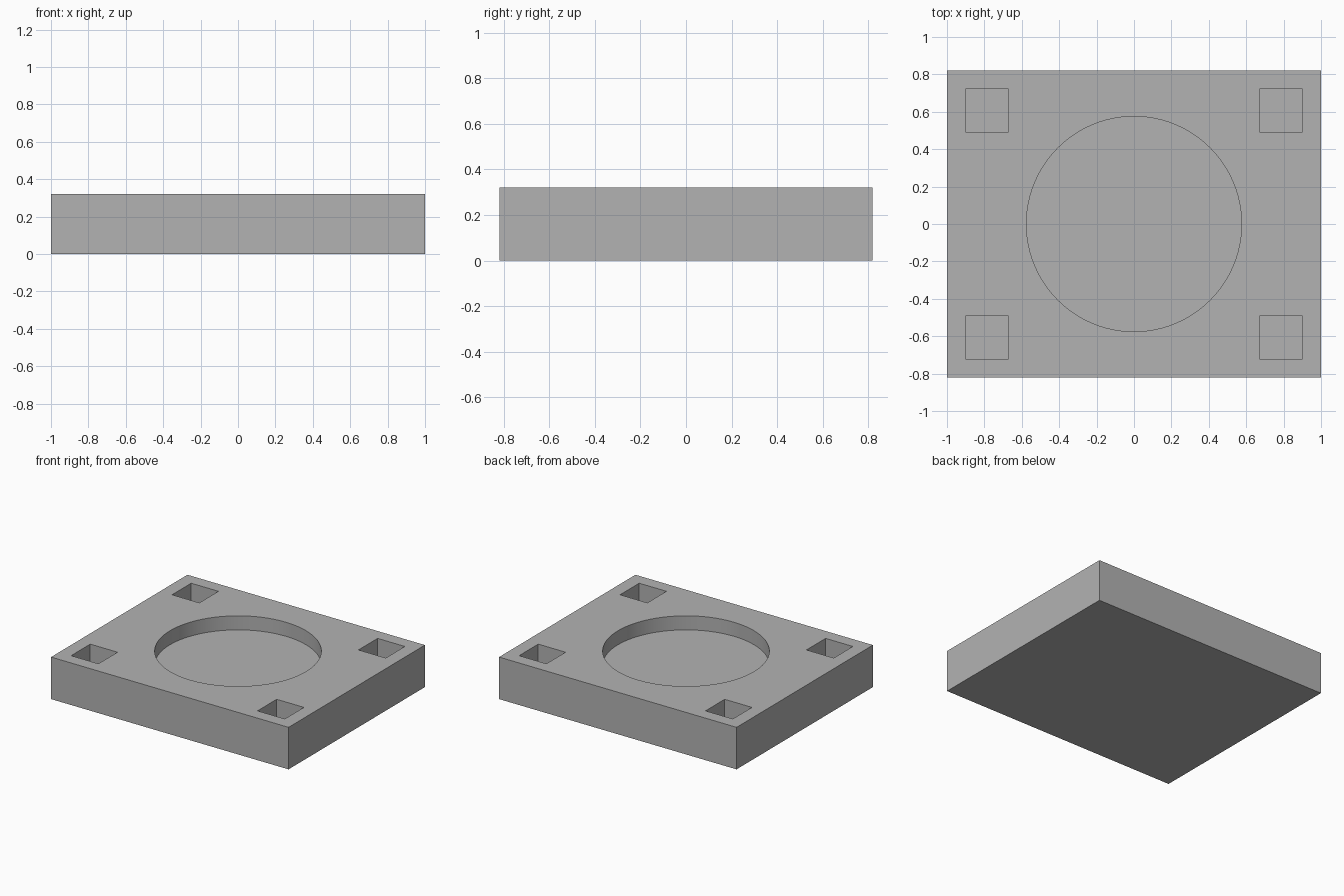
import bpy

default_cube = bpy.data.objects.get("Cube")
if default_cube:
    bpy.data.objects.remove(default_cube, do_unlink=True)

LENGTH, WIDTH, HEIGHT = 2.0, 1.64, 0.32
RECESS_RADIUS, RECESS_DEPTH = 0.575, 0.107
POCKET_SIZE, POCKET_DEPTH = 0.23, 0.215
POCKET_X, POCKET_Y = 0.785, 0.607
CLEARANCE = 0.1  # cutters rise above the top face

grey = bpy.data.materials.new("plain grey")
grey.use_nodes = True
colour = (0.45, 0.45, 0.45, 1)
grey.diffuse_color = colour
grey.node_tree.nodes["Principled BSDF"].inputs["Base Color"].default_value = colour


def box(name, size, location):
    bpy.ops.mesh.primitive_cube_add(size=1, location=location)
    obj = bpy.context.object
    obj.name = name
    obj.scale = size
    bpy.ops.object.transform_apply(location=False, rotation=False, scale=True)
    obj.data.materials.append(grey)
    return obj


def cut(target, cutter):
    cutter.hide_render = True
    mod = target.modifiers.new(cutter.name, "BOOLEAN")
    mod.operation = "DIFFERENCE"
    mod.solver = "EXACT"
    mod.object = cutter
    bpy.context.view_layer.objects.active = target
    bpy.ops.object.modifier_apply(modifier=mod.name)
    bpy.data.objects.remove(cutter, do_unlink=True)


# Solid base block
base = box("base_block", (LENGTH, WIDTH, HEIGHT), (0, 0, HEIGHT / 2))

# Shallow round recess in the middle
depth = RECESS_DEPTH + CLEARANCE
bpy.ops.mesh.primitive_cylinder_add(
    vertices=96, radius=RECESS_RADIUS, depth=depth,
    location=(0, 0, HEIGHT - RECESS_DEPTH + depth / 2))
recess = bpy.context.object
recess.name = "round_recess_cutter"
recess.data.materials.append(grey)
cut(base, recess)

# Deeper square pockets at the four corners
depth = POCKET_DEPTH + CLEARANCE
for sx in (-1, 1):
    for sy in (-1, 1):
        pocket = box("corner_pocket_cutter", (POCKET_SIZE, POCKET_SIZE, depth),
                     (sx * POCKET_X, sy * POCKET_Y, HEIGHT - POCKET_DEPTH + depth / 2))
        cut(base, pocket)

# Smooth recess wall, sharp edges everywhere else
bpy.ops.object.select_all(action="DESELECT")
base.select_set(True)
bpy.context.view_layer.objects.active = base
bpy.ops.object.shade_smooth_by_angle()
